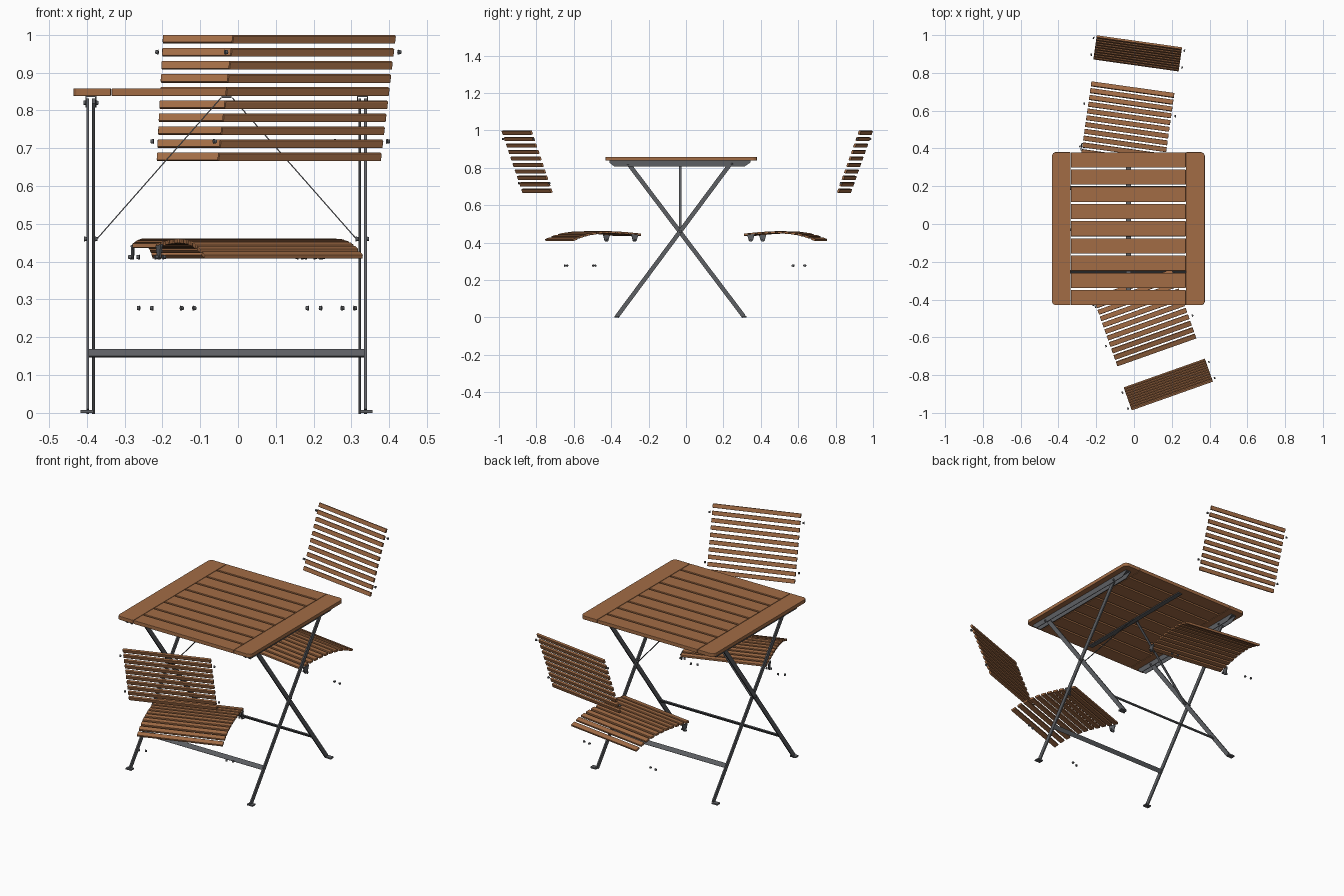
import bpy, bmesh, math
from mathutils import Matrix, Vector

if "Cube" in bpy.data.objects:
    bpy.data.objects.remove(bpy.data.objects["Cube"])


def material(name, rgb):
    m = bpy.data.materials.new(name)
    m.diffuse_color = (*rgb, 1)
    m.use_nodes = True
    m.node_tree.nodes["Principled BSDF"].inputs["Base Color"].default_value = m.diffuse_color
    return m


WOOD = material("oiled wood", (0.36, 0.15, 0.06))
STEEL = material("dark steel", (0.11, 0.115, 0.125))
CX, CY = -0.03, -0.025          # table centre


def box(bm, size, loc, rot=Matrix()):
    mat = Matrix.Translation(loc) @ rot @ Matrix.Diagonal((*size, 1))
    bmesh.ops.create_cube(bm, size=1, matrix=mat)


def prism(bm, pts, x0, x1):
    """Extrude a (y, z) outline along x."""
    f = bm.faces.new([bm.verts.new((x0, y, z)) for y, z in pts])
    g = bmesh.ops.extrude_face_region(bm, geom=[f])["geom"]
    bmesh.ops.translate(bm, vec=(x1 - x0, 0, 0),
                        verts=[v for v in g if isinstance(v, bmesh.types.BMVert)])


def bolt(bm, loc, r=0.0065, length=0.008):
    """Small bolt head lying along x."""
    mat = Matrix.Translation(loc) @ Matrix.Rotation(math.pi / 2, 4, 'Y')
    bmesh.ops.create_cone(bm, cap_ends=True, segments=12, radius1=r,
                          radius2=r * 0.75, depth=length, matrix=mat)


def bar(bm, a, b, wide, thick):
    """Flat bar between two points in a plane x = const (thick along x)."""
    a, b = Vector(a), Vector(b)
    ang = math.atan2(-(b.y - a.y), b.z - a.z)
    box(bm, (thick, wide, (b - a).length), (a + b) / 2, Matrix.Rotation(ang, 4, 'X'))


def finish(name, bm, mat, bevel=0, matrix=Matrix()):
    bmesh.ops.recalc_face_normals(bm, faces=bm.faces)
    me = bpy.data.meshes.new(name)
    bm.to_mesh(me)
    bm.free()
    me.materials.append(mat)
    ob = bpy.data.objects.new(name, me)
    bpy.context.collection.objects.link(ob)
    ob.matrix_world = matrix
    if bevel:
        m = ob.modifiers.new("Bevel", 'BEVEL')
        m.width, m.segments = bevel, 2
    return ob


# --- Table top: nine slats between two end boards with clipped outer corners
bm = bmesh.new()
for i in range(9):
    box(bm, (0.608, 0.0805, 0.02), (CX, CY - 0.3645 + i * 0.0911, 0.848))
finish("table_slats", bm, WOOD, 0.002)

bm = bmesh.new()
for s in (-1, 1):
    outline = [(0.306, -0.405), (0.387, -0.405), (0.399, -0.399), (0.405, -0.387),
               (0.405, 0.387), (0.399, 0.399), (0.387, 0.405), (0.306, 0.405)]
    f = bm.faces.new([bm.verts.new((CX + s * x, CY + y, 0.838)) for x, y in outline])
    g = bmesh.ops.extrude_face_region(bm, geom=[f])["geom"]
    bmesh.ops.translate(bm, vec=(0, 0, 0.02),
                        verts=[v for v in g if isinstance(v, bmesh.types.BMVert)])
finish("table_end_boards", bm, WOOD, 0.002)

# --- Channels under the top, and the centre strip
bm = bmesh.new()
side = [(-0.41, 0.838), (-0.41, 0.828), (-0.385, 0.808),
        (0.315, 0.808), (0.345, 0.828), (0.345, 0.838)]
for s in (-1, 1):
    x = CX + s * 0.359
    for e in (-1, 1):
        prism(bm, side, x + e * 0.013 - 0.0015, x + e * 0.013 + 0.0015)
    box(bm, (0.026, 0.75, 0.003), (x, CY - 0.007, 0.8365))
    for y in (-0.31, 0.245):
        bolt(bm, (x - 0.016, y, 0.82))
        bolt(bm, (x + 0.016, y, 0.82))
box(bm, (0.026, 0.73, 0.005), (CX, CY, 0.8355))
finish("under_top_channels", bm, STEEL)

# --- Crossed legs, feet, crossbars and pivot bolts
for name, off, foot, head in (("outer_legs", 0.367, -0.37, 0.24),
                              ("inner_legs", 0.352, 0.31, -0.31)):
    bm = bmesh.new()
    ang = math.atan2(-(head - foot), 0.82)
    for s in (-1, 1):
        x = CX + s * off
        bar(bm, (x, foot, 0.004), (x, head, 0.825), 0.023, 0.007)
        box(bm, (0.034, 0.026, 0.007), (CX + s * 0.369, foot, 0.0035))
    y = foot + (head - foot) * 0.158 / 0.82
    box(bm, (2 * off, 0.006, 0.024), (CX, y, 0.158), Matrix.Rotation(ang, 4, 'X'))
    finish(name, bm, STEEL)

bm = bmesh.new()
for s in (-1, 1):
    for o in (0.345, 0.373):
        bolt(bm, (CX + s * o, -0.03, 0.46))
    # diagonal stay from the pivot to the centre strip
    a, b = Vector((CX + s * 0.343, -0.03, 0.46)), Vector((CX + s * 0.015, -0.03, 0.833))
    d = b - a
    box(bm, (0.003, 0.014, d.length), (a + b) / 2,
        Matrix.Rotation(math.atan2(d.x, d.z), 4, 'Y'))
finish("pivot_bolts_and_stays", bm, STEEL)

# --- Chairs: local x across, local y from the rear of the seat to its front
SEAT = [(0.0, 0.412), (0.05, 0.432), (0.10, 0.446), (0.16, 0.453),
        (0.22, 0.455), (0.30, 0.451), (0.39, 0.442)]


def seat_z(y):
    for (y0, z0), (y1, z1) in zip(SEAT, SEAT[1:]):
        if y <= y1:
            return z0 + (z1 - z0) * (y - y0) / (y1 - y0)
    return SEAT[-1][1]


def chair(tag, origin, degrees):
    mw = Matrix.Translation((*origin, 0)) @ Matrix.Rotation(math.radians(degrees), 4, 'Z')

    # curved seat of eleven slats
    bm = bmesh.new()
    for i in range(11):
        y = 0.014 + i * 0.0362
        slope = (seat_z(min(y + 0.013, 0.39)) - seat_z(y - 0.013)) / 0.026
        box(bm, (0.444, 0.026, 0.012), (0, y, seat_z(y)),
            Matrix.Rotation(math.atan(slope), 4, 'X'))
    finish(tag + "_seat", bm, WOOD, 0.002, mw)

    # leaning backrest of ten slats
    bm = bmesh.new()
    lean = math.atan2(0.121, 0.336)
    for i in range(10):
        t = i / 9
        box(bm, (0.456, 0.012, 0.0215), (0, -0.124 - 0.112 * t, 0.677 + 0.311 * t),
            Matrix.Rotation(lean, 4, 'X'))
    finish(tag + "_backrest", bm, WOOD, 0.002, mw)

    # seat brackets and bolts
    bm = bmesh.new()
    for s in (-1, 1):
        prism(bm, [(0.33, 0.446), (0.37, 0.442), (0.361, 0.412), (0.355, 0.405),
                   (0.345, 0.405), (0.339, 0.412)], s * 0.224, s * 0.229)
        for x in (0.212, 0.234):
            bolt(bm, (s * x, 0.35, 0.412))
        for x in (0.208, 0.243):
            bolt(bm, (s * x, 0.122, 0.277))
        bolt(bm, (s * 0.243, -0.139, 0.718))
        bolt(bm, (s * 0.243, -0.229, 0.954))
    finish(tag + "_brackets_and_bolts", bm, STEEL, 0, mw)


chair("front_chair", (0.1215, -0.68), 19.5)
chair("back_chair", (-0.0055, 0.725), 172)
